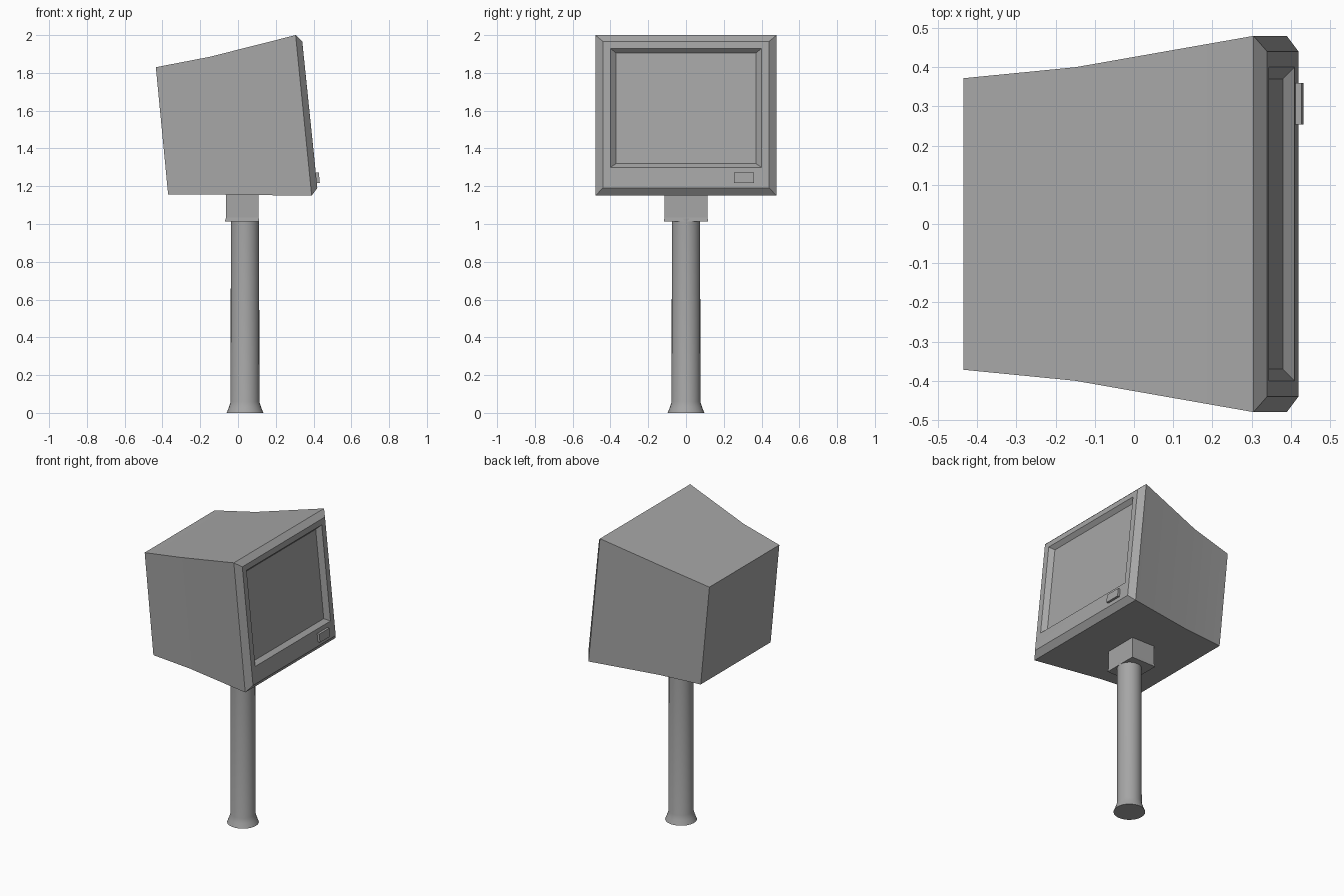
import bpy, bmesh, math

cube = bpy.data.objects.get("Cube")
if cube:
    bpy.data.objects.remove(cube, do_unlink=True)

grey = bpy.data.materials.new("plain grey")
grey.use_nodes = True
colour = (0.38, 0.38, 0.38, 1)
grey.diffuse_color = colour
bsdf = next(n for n in grey.node_tree.nodes if n.type == "BSDF_PRINCIPLED")
bsdf.inputs["Base Color"].default_value = colour


def loft(name, rings, smooth=False):
    """Skin a list of closed rings and cap both ends."""
    bm = bmesh.new()
    loops = [[bm.verts.new(p) for p in ring] for ring in rings]
    for a, b in zip(loops, loops[1:]):
        for i in range(len(a)):
            j = (i + 1) % len(a)
            bm.faces.new((a[i], a[j], b[j], b[i]))
    bm.faces.new(loops[0])
    bm.faces.new(loops[-1])
    bmesh.ops.recalc_face_normals(bm, faces=bm.faces)
    mesh = bpy.data.meshes.new(name)
    bm.to_mesh(mesh)
    bm.free()
    mesh.materials.append(grey)
    obj = bpy.data.objects.new(name, mesh)
    bpy.context.collection.objects.link(obj)
    if smooth:
        bpy.ops.object.select_all(action="DESELECT")
        obj.select_set(True)
        bpy.context.view_layer.objects.active = obj
        bpy.ops.object.shade_smooth_by_angle(angle=math.radians(30))
    return obj


def upright(top, bottom, half, y=0):
    """Rectangle across y, leaning between a top and a bottom (x, z)."""
    (tx, tz), (bx, bz) = top, bottom
    return [(tx, y - half, tz), (tx, y + half, tz), (bx, y + half, bz), (bx, y - half, bz)]


def level(x0, x1, half, z):
    """Flat rectangle at height z."""
    return [(x0, -half, z), (x1, -half, z), (x1, half, z), (x0, half, z)]


def circle(x, r, z, n=32):
    return [(x + r * math.cos(t * math.tau / n), r * math.sin(t * math.tau / n), z)
            for t in range(n)]


# Casing: back, waist, bevelled front rim, then the sunken screen
loft("monitor_casing", [
    upright((-0.435, 1.83), (-0.37, 1.157), 0.372),
    upright((-0.15, 1.885), (-0.08, 1.155), 0.40),
    upright((0.305, 2.0), (0.39, 1.15), 0.48),
    upright((0.34, 1.967), (0.42, 1.19), 0.44),
    upright((0.344, 1.93), (0.409, 1.30), 0.40),
    upright((0.32, 1.905), (0.38, 1.32), 0.37),
], smooth=True)

# Power button on the lower rim
loft("power_button", [
    upright((0.40, 1.272), (0.405, 1.217), 0.053, 0.307),
    upright((0.428, 1.272), (0.433, 1.217), 0.053, 0.307),
])

# Neck block with a slightly flared foot
loft("neck_block", [
    level(-0.071, 0.112, 0.117, 1.012),
    level(-0.063, 0.109, 0.114, 1.035),
    level(-0.063, 0.109, 0.114, 1.17),
])

# Round post with a flared base
loft("post", [
    circle(0.037, 0.097, 0),
    circle(0.037, 0.085, 0.03),
    circle(0.037, 0.076, 0.06),
    circle(0.037, 0.075, 1.03),
], smooth=True)
